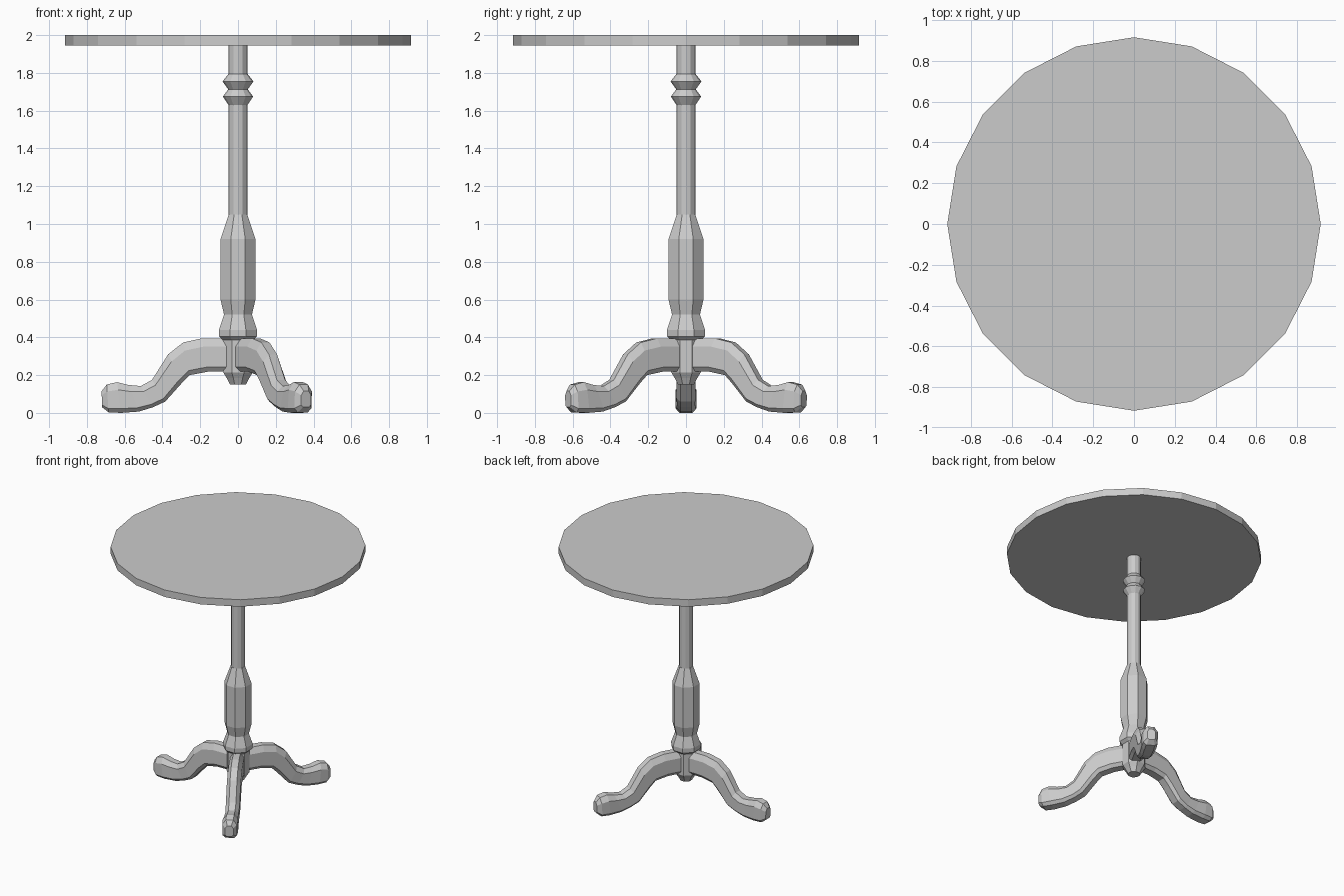
import bpy
import bmesh
from math import cos, sin, pi, radians

if "Cube" in bpy.data.objects:
    bpy.data.objects.remove(bpy.data.objects["Cube"])


def make_object(name, bm):
    bmesh.ops.recalc_face_normals(bm, faces=bm.faces)
    mesh = bpy.data.meshes.new(name)
    bm.to_mesh(mesh)
    bm.free()
    obj = bpy.data.objects.new(name, mesh)
    bpy.context.collection.objects.link(obj)
    return obj


def loft(name, sections):
    """Skin a list of closed point loops and cap both ends."""
    bm = bmesh.new()
    loops = [[bm.verts.new(p) for p in s] for s in sections]
    n = len(loops[0])
    for a, b in zip(loops, loops[1:]):
        for i in range(n):
            j = (i + 1) % n
            bm.faces.new((a[i], a[j], b[j], b[i]))
    bm.faces.new(loops[0])
    bm.faces.new(loops[-1])
    return make_object(name, bm)


def lathe(name, profile, sides, turn=0.0):
    """Faceted turning from (radius, z) pairs."""
    return loft(name, [[(r * cos(2 * pi * (i + turn) / sides),
                         r * sin(2 * pi * (i + turn) / sides), z)
                        for i in range(sides)] for r, z in profile])


# Round top with 20 sides
lathe("table_top", [(0.916, 1.945), (0.916, 2.0)], 20)

# Slim upper shaft with two turned rings
lathe("upper_shaft", [(0.05, 1.03), (0.05, 1.63), (0.08, 1.675), (0.052, 1.713),
                      (0.082, 1.755), (0.05, 1.795), (0.05, 1.95)], 12)

# Thick lower column, collar, leg hub and bottom finial
lathe("lower_column", [(0.045, 0.15), (0.065, 0.185), (0.085, 0.215), (0.085, 0.385),
                       (0.108, 0.405), (0.109, 0.44), (0.08, 0.52), (0.1, 0.6),
                       (0.1, 0.92), (0.053, 1.05)], 8, 0.5)

# Leg stations: top radius, top z, bottom radius, bottom z, half width
STATIONS = [(0.04, 0.395, 0.04, 0.22, 0.05), (0.19, 0.395, 0.16, 0.218, 0.05),
            (0.29, 0.373, 0.255, 0.2, 0.05), (0.37, 0.31, 0.30, 0.155, 0.05),
            (0.455, 0.175, 0.385, 0.06, 0.05), (0.515, 0.142, 0.45, 0.03, 0.048),
            (0.58, 0.148, 0.525, 0.007, 0.05), (0.64, 0.163, 0.62, 0.0, 0.055),
            (0.695, 0.15, 0.685, 0.003, 0.052), (0.722, 0.115, 0.72, 0.03, 0.03)]
# Chamfered section: fraction of half width, fraction of height
SECTION = [(-0.6, 0), (0.6, 0), (1, 0.14), (1, 0.75),
           (0.5, 1), (-0.5, 1), (-1, 0.75), (-1, 0.14)]


def leg(name, angle):
    c, s = cos(angle), sin(angle)
    sections = []
    for rt, zt, rb, zb, w in STATIONS:
        loop = []
        for u, v in SECTION:
            r, z, y = rb + (rt - rb) * v, zb + (zt - zb) * v, u * w
            loop.append((r * c - y * s, r * s + y * c, z))
        sections.append(loop)
    return loft(name, sections)


# Three curved legs
for name, deg in (("left_leg", 180), ("front_leg", 300), ("back_leg", 60)):
    leg(name, radians(deg))
